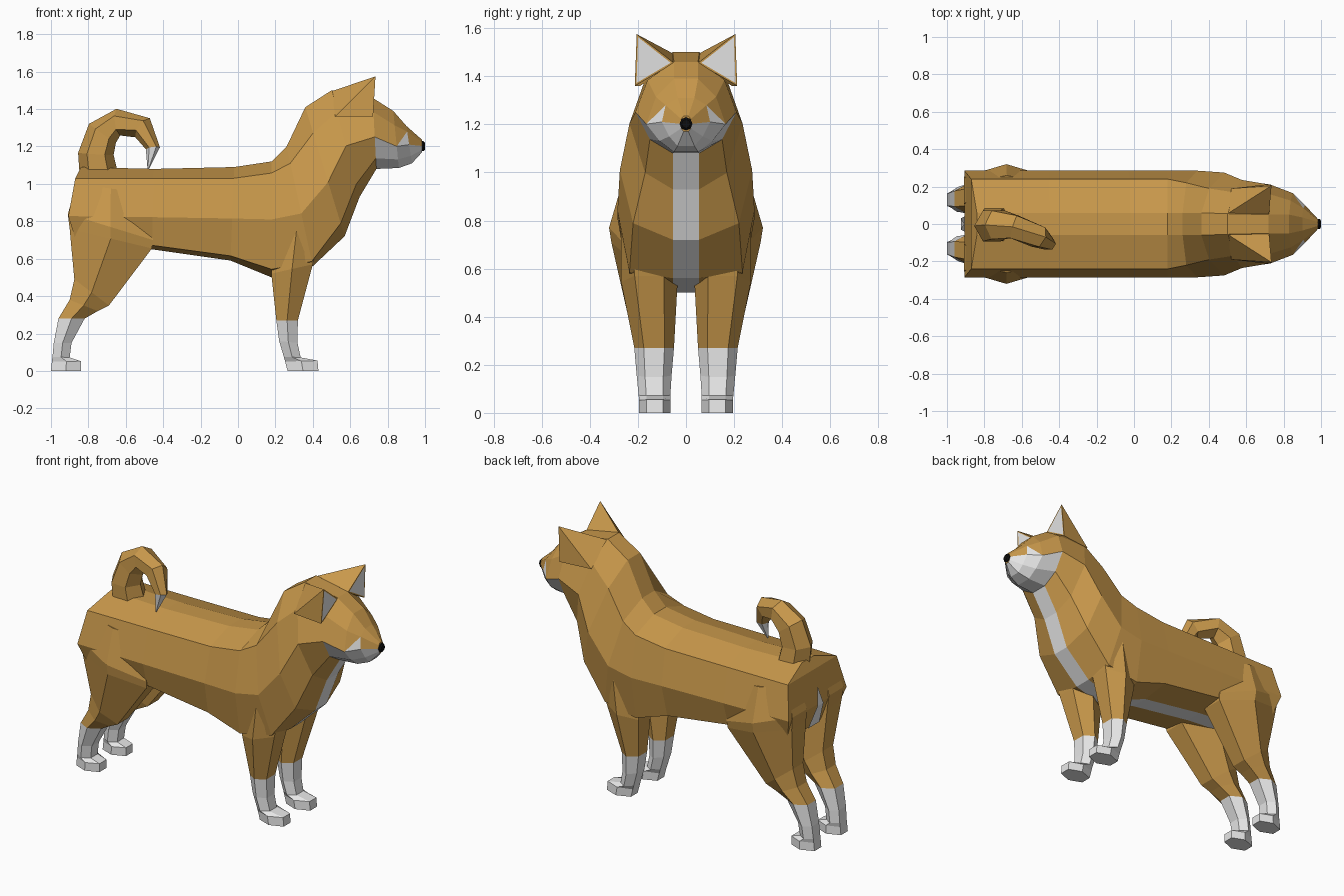
import bpy, bmesh, math
from mathutils import Vector

if "Cube" in bpy.data.objects:
    bpy.data.objects.remove(bpy.data.objects["Cube"])


def material(name, col):
    m = bpy.data.materials.new(name)
    m.diffuse_color = (*col, 1)
    m.use_nodes = True
    m.node_tree.nodes["Principled BSDF"].inputs["Base Color"].default_value = m.diffuse_color
    return m


MATS = [material("tan fur", (0.58, 0.315, 0.07)),
        material("white fur", (0.8, 0.8, 0.8)),
        material("black nose", (0.004, 0.004, 0.004))]
TAN, WHITE, BLACK = 0, 1, 2


def finish(bm, name, mirror=False, normals=True):
    if normals:
        bmesh.ops.recalc_face_normals(bm, faces=bm.faces)
    me = bpy.data.meshes.new(name)
    bm.to_mesh(me)
    bm.free()
    for m in MATS:
        me.materials.append(m)
    ob = bpy.data.objects.new(name, me)
    bpy.context.collection.objects.link(ob)
    if mirror:
        mod = ob.modifiers.new("mirror", 'MIRROR')
        mod.use_axis = (False, True, False)
        mod.use_mirror_merge = False
    return ob


def loft(bm, rings, colour):
    """Skin rings of points; colour(i, j, centre) picks the material."""
    vs = [[bm.verts.new(p) for p in r] for r in rings]
    n = len(rings[0])
    for i in range(len(vs) - 1):
        for j in range(n):
            k = (j + 1) % n
            f = bm.faces.new((vs[i][j], vs[i][k], vs[i + 1][k], vs[i + 1][j]))
            f.material_index = colour(i, j, f.calc_center_median())
    return vs


def body_ring(r):
    """Symmetric ten-point section hung between a top and a bottom point."""
    xt, zt, xb, zb, bow, t1, t2, t3, *w = r
    half = [(xt + (xb - xt) * t + bow * math.sin(math.pi * t), y, zt + (zb - zt) * t)
            for t, y in zip((0, t1, t2, t3, 1), w)]
    return half + [(x, -y, z) for x, y, z in reversed(half)]


# Torso, chest and neck, from rump to jaw
JAW = (.72, 1.46, .74, 1.08, 0, .2, .55, .85, .05, .16, .21, .15, .055)
TW = (.06, .24, .285, .24, .055)
BODY = [
    (-.84, 1.09, -.86, .68, -.06, .15, .64, .95, *TW),
    (-.45, 1.08, -.46, .65, 0, .12, .6, .95, *TW),
    (-.02, 1.09, -.04, .59, 0, .12, .55, .95, *TW),
    (.18, 1.12, .18, .50, 0, .1, .5, .93, *TW),
    (.26, 1.20, .40, .56, 0, .14, .56, .96, .06, .22, .285, .235, .055),
    (.36, 1.41, .57, .72, 0, .2, .58, .9, .06, .19, .275, .22, .055),
    (.50, 1.50, .65, .93, 0, .2, .52, .88, .055, .17, .235, .17, .055),
    JAW]
bm = bmesh.new()
vs = loft(bm, [body_ring(r) for r in BODY], lambda i, j, c: WHITE if j == 4 else TAN)
rump = vs[0]
for j in range(4):
    bm.faces.new((rump[j], rump[j + 1], rump[8 - j], rump[9 - j]))
finish(bm, "torso_and_neck")

# White patch under the tail
bm = bmesh.new()
p = [bm.verts.new(c) for c in ((-.906, 0, .94), (-.926, .03, .83), (-.926, -.03, .83),
                               (-.880, .055, .69), (-.880, -.055, .69))]
bm.faces.new((p[0], p[2], p[1])).material_index = WHITE
bm.faces.new((p[1], p[2], p[4], p[3])).material_index = WHITE
finish(bm, "rump_patch", normals=False)

# Head with white muzzle
HEAD = [
    JAW,
    (.83, 1.39, .86, 1.085, 0, .25, .62, .85, .05, .125, .165, .11, .05),
    (.90, 1.31, .93, 1.11, 0, .15, .5, .8, .035, .085, .1, .07, .035),
    (.985, 1.235, .985, 1.17, 0, .2, .5, .8, .01, .02, .025, .02, .01)]
bm = bmesh.new()
vs = loft(bm, [body_ring(r) for r in HEAD], lambda i, j, c: WHITE if 2 <= j <= 6 else TAN)
bm.faces.new(vs[-1])
for a, b in ((2, 1), (7, 8)):      # pointed white cheek marks
    bmesh.ops.connect_verts(bm, verts=[vs[1][a], vs[2][b]])
    for f in vs[2][a].link_faces:
        if vs[1][a] in f.verts and vs[2][b] in f.verts:
            f.material_index = WHITE
finish(bm, "head")

# Nose
bm = bmesh.new()
nose = [[(x, r * math.cos(math.tau * k / 8), 1.202 + r * math.sin(math.tau * k / 8))
         for k in range(8)] for x, r in ((.975, .026), (.992, .027), (1.0, .018))]
vs = loft(bm, nose, lambda i, j, c: BLACK)
bm.faces.new(vs[-1]).material_index = BLACK
finish(bm, "nose")

# Ears: wedge with a white inset front
bm = bmesh.new()
tip, outer, inner, back_in, back_out = [bm.verts.new(c) for c in (
    (.735, .205, 1.575), (.722, .213, 1.36), (.722, .05, 1.455),
    (.50, .055, 1.495), (.52, .19, 1.36))]
front = bm.faces.new((tip, outer, inner))
for f in ((tip, inner, back_in), (tip, back_in, back_out),
          (tip, back_out, outer), (inner, outer, back_out, back_in)):
    bm.faces.new(f)
bmesh.ops.recalc_face_normals(bm, faces=bm.faces)
bmesh.ops.inset_individual(bm, faces=[front], thickness=.014)
front.material_index = WHITE
finish(bm, "ears", mirror=True)

# Curled tail with a white tip: x, y, z, radius
TAIL = [(-.74, 0, 1.02, .105), (-.76, -.01, 1.16, .095), (-.725, -.005, 1.27, .088),
        (-.64, -.015, 1.33, .072), (-.51, -.07, 1.30, .064), (-.455, -.105, 1.19, .038),
        (-.48, -.12, 1.08, .004)]
pts = [Vector(p[:3]) for p in TAIL]
rings = []
for i, p in enumerate(pts):
    d = (pts[min(i + 1, len(pts) - 1)] - pts[max(i - 1, 0)]).normalized()
    u = d.cross(Vector((0, 1, 0))).normalized()
    v = d.cross(u)
    r = TAIL[i][3]
    rings.append([p + r * (u * math.cos(a) + v * math.sin(a))
                  for a in (math.tau * k / 6 for k in range(6))])
bm = bmesh.new()
vs = loft(bm, rings, lambda i, j, c: WHITE if i == 5 else TAN)
bm.faces.new(vs[0])
bm.faces.new(vs[-1])
finish(bm, "tail")


# Legs: hexagonal sections (back x, z, front x, z, inner y, outer y)
def leg(name, sections):
    rings = []
    for xb, zb, xf, zf, y0, y1 in sections:
        q, e = y0 + .24 * (y1 - y0), y0 + .76 * (y1 - y0)
        xm, zm = (xb + xf) / 2, (zb + zf) / 2
        rings.append([(xf, q, zf), (xf, e, zf), (xm, y1, zm),
                      (xb, e, zb), (xb, q, zb), (xm, y0, zm)])
    bm = bmesh.new()
    vs = loft(bm, rings, lambda i, j, c: WHITE if c.z < .27 else TAN)
    bm.faces.new(vs[0])
    bm.faces.new(vs[-1]).material_index = WHITE
    finish(bm, name, mirror=True)


leg("front_legs", [
    (.19, .78, .44, .76, .05, .27), (.178, .52, .40, .57, .035, .27),
    (.205, .27, .32, .27, .05, .215), (.22, .16, .318, .15, .06, .205),
    (.245, .075, .335, .072, .065, .197), (.252, .05, .425, .055, .065, .195),
    (.265, 0, .43, 0, .065, .195)])
leg("hind_legs", [
    (-.86, 1.0, -.5, .95, .1, .26), (-.91, .84, -.455, .70, .04, .32),
    (-.90, .76, -.46, .655, .04, .31),
    (-.875, .49, -.69, .35, .05, .245), (-.90, .38, -.75, .32, .055, .23),
    (-.96, .28, -.82, .28, .055, .215), (-.985, .15, -.89, .15, .065, .2),
    (-.992, .075, -.9, .072, .065, .195), (-.995, .05, -.84, .052, .065, .195),
    (-1.0, 0, -.84, 0, .065, .195)])
